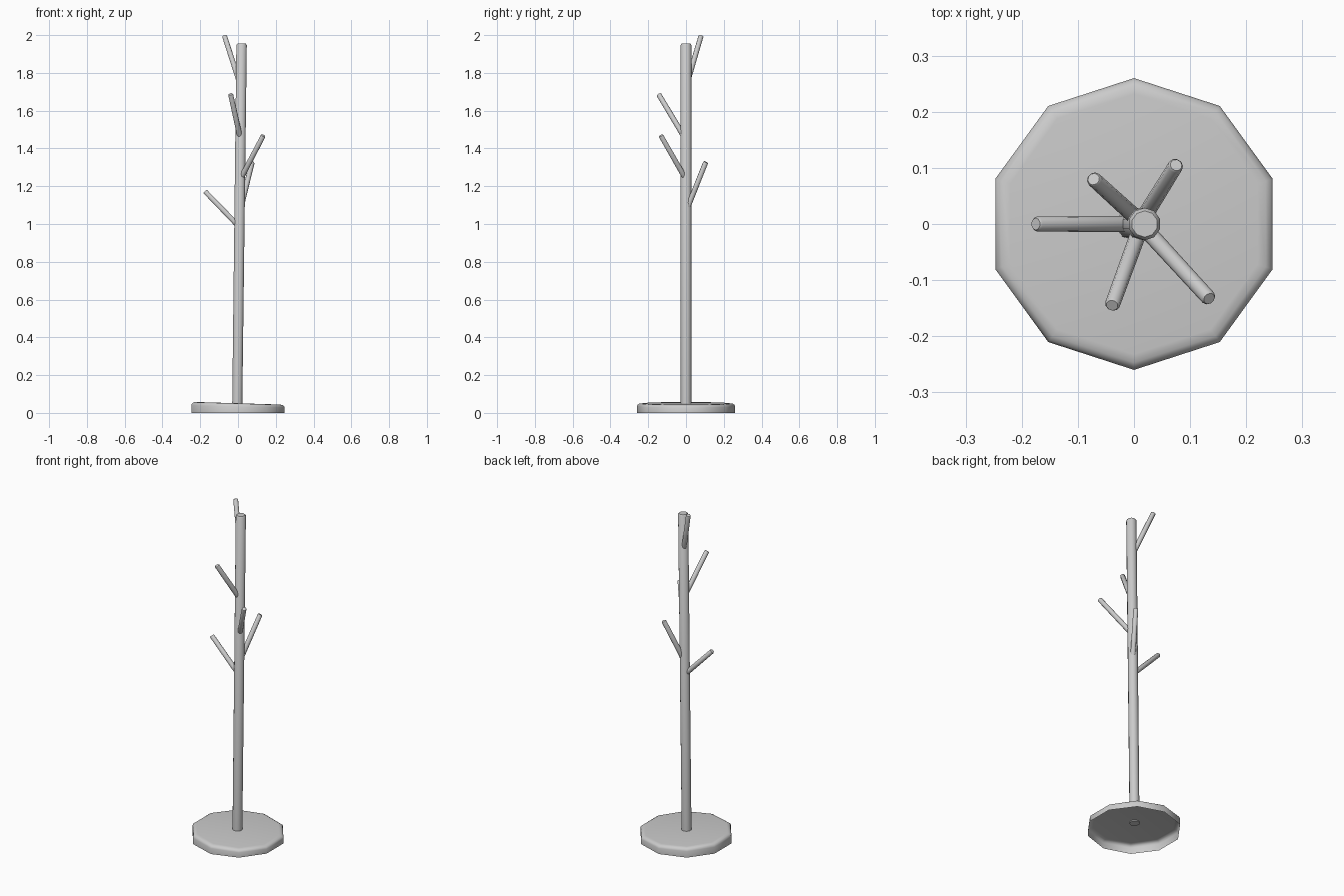
import bpy, math
from mathutils import Vector

if "Cube" in bpy.data.objects:
    bpy.data.objects.remove(bpy.data.objects["Cube"])

SIDES = 10


def loft(name, rings, cap_start=True, cap_end=True):
    """Skin a list of equal-sized point rings into one smooth-by-angle object."""
    n = len(rings[0])
    verts = [p for ring in rings for p in ring]
    faces = []
    for k in range(len(rings) - 1):
        for i in range(n):
            j = (i + 1) % n
            faces.append((k * n + i, k * n + j, (k + 1) * n + j, (k + 1) * n + i))
    if cap_start:
        faces.append(tuple(reversed(range(n))))
    if cap_end:
        faces.append(tuple(range((len(rings) - 1) * n, len(rings) * n)))
    mesh = bpy.data.meshes.new(name)
    mesh.from_pydata(verts, [], faces)
    obj = bpy.data.objects.new(name, mesh)
    bpy.context.collection.objects.link(obj)
    bpy.ops.object.select_all(action='DESELECT')
    bpy.context.view_layer.objects.active = obj
    obj.select_set(True)
    bpy.ops.object.shade_smooth_by_angle(angle=math.radians(40))
    return obj


def rod(name, start, end, r0, r1, bevel):
    """Ten-sided rod with a small chamfer at its far end."""
    a, b = Vector(start), Vector(end)
    d = (b - a).normalized()
    q = d.to_track_quat('Z', 'Y')

    def ring(c, r):
        return [c + q @ Vector((r * math.cos(t), r * math.sin(t), 0))
                for t in (2 * math.pi * i / SIDES for i in range(SIDES))]
    return loft(name, [ring(a, r0), ring(b - d * bevel, r1), ring(b, r1 - bevel * 0.7)])


# Base: hollow ten-sided plate, rounded rim, top sloping slightly down to the right
rings = []
for r, z, tilt in [(0.26, 0, 0), (0.26, 0.034, 0.022), (0.256, 0.043, 0.027),
                   (0.247, 0.049, 0.03), (0.232, 0.051, 0.03)]:
    ring = []
    for i in range(SIDES):
        t = math.pi / 2 + 2 * math.pi * i / SIDES
        x, y = r * math.cos(t), r * math.sin(t)
        ring.append((x, y, z - tilt * x))
    rings.append(ring)
loft("base", rings, cap_start=False)

# Pole: leans slightly to the right
rod("pole", (-0.004, 0, 0.045), (0.019, 0, 1.955), 0.028, 0.029, 0.008)

# Pegs: start inside the pole and rise outwards
pegs = [
    ((0.007, 0, 0.985), (-0.175, 0, 1.173)),
    ((0.010, 0, 1.065), (0.075, 0.105, 1.328)),
    ((0.012, 0, 1.235), (0.134, -0.133, 1.468)),
    ((0.014, 0, 1.445), (-0.039, -0.145, 1.687)),
    ((0.016, 0, 1.725), (-0.072, 0.080, 1.997)),
]
for i, (a, b) in enumerate(pegs):
    rod(f"peg_{i + 1}", a, b, 0.0145, 0.0135, 0.004)
